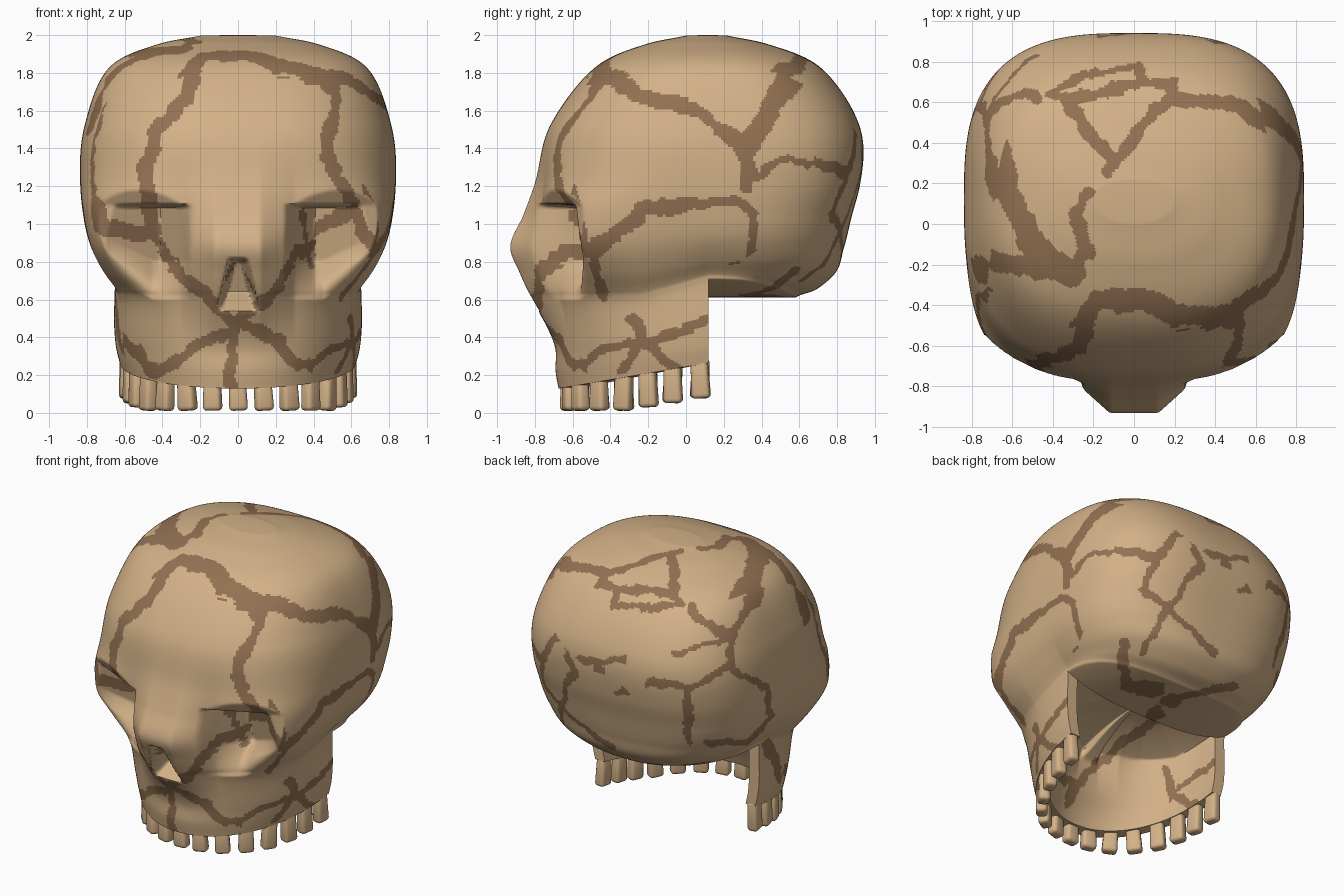
import bpy, bmesh, math, random
from mathutils import Vector, Matrix, noise

if "Cube" in bpy.data.objects:
    bpy.data.objects.remove(bpy.data.objects["Cube"])

random.seed(4)
COLS, STEP, YM, ZB = 400, 0.0125, 0.12, 0.61   # columns, row spacing, side axis, skull base height


def material(name, rgb):
    m = bpy.data.materials.new(name)
    m.diffuse_color = (*rgb, 1)
    m.use_nodes = True
    m.node_tree.nodes["Principled BSDF"].inputs["Base Color"].default_value = m.diffuse_color
    return m


bone = material("bone tan", (0.65, 0.44, 0.245))
crack = material("crack brown", (0.29, 0.165, 0.085))

# Cross-sections: height, half width, front y, back y, front / back squareness, nose ridge
KEYS = [(1.997, .20, .0, .22, 2.1, 2.1, 0), (1.95, .43, -.22, .44, 2.3, 2.3, 0),
        (1.83, .68, -.48, .71, 2.5, 2.7, 0), (1.53, .81, -.715, .915, 2.6, 2.9, 0),
        (1.2, .835, -.765, .92, 3.1, 2.9, .04), (1.05, .82, -.77, .88, 3.8, 2.8, .09),
        (.87, .78, -.77, .835, 4.0, 2.7, .16), (.74, .72, -.75, .79, 3.3, 2.6, .13),
        (.66, .67, -.735, .70, 2.8, 2.5, .11), (ZB, .655, -.72, .58, 2.5, 2.5, .10),
        (.33, .655, -.69, .5, 2.15, 2.5, .0), (.22, .645, -.69, .5, 2.05, 2.5, 0),
        (.13, .625, -.675, .5, 2.05, 2.5, 0)]


def ramp(v, a, b):
    return min(1, max(0, (v - a) / (b - a)))


def rim(y):
    return .13 + .17 * (y + .67)


def spline(keys):
    """Smooth in-between sections through the key sections (Hermite, uneven spacing)."""
    P = [Vector(k) for k in keys]
    L = [max(abs(x) for x in (b - a)[:4]) for a, b in zip(P, P[1:])]
    D = [(b - a) / l for a, b, l in zip(P, P[1:], L)]
    M = [D[0]] + [(D[i - 1] * L[i] + D[i] * L[i - 1]) / (L[i - 1] + L[i]) for i in range(1, len(D))] + [D[-1]]
    out = []
    for i, l in enumerate(L):
        n = math.ceil(l / STEP)
        for s in range(n):
            t = s / n
            h = t * t * (3 - 2 * t)
            out.append(P[i] * (1 - h) + P[i + 1] * h
                       + M[i] * (l * t * (1 - t) ** 2) - M[i + 1] * (l * t * t * (1 - t)))
    return out + [P[-1]]


def carve(x, y, z):
    """Push the eye sockets and the nose opening into the face."""
    a = abs(x)
    low = .6 + .5 * max(0, a - .45)
    eye = ramp(a, .25, .41) * ramp(z, low, low + .2) * ramp(1.105 - z, 0, .015) * ramp(.78 - a, 0, .1)
    y += eye * max(0, -.6 + .23 * (1.1 - z) + .12 * ramp(.7 - a, 0, .3) - y)
    half = .05 + .25 * (.81 - z)
    return y + .22 * ramp(half - a, 0, .035) * ramp(.82 - z, 0, .02) * ramp(z, .54, .64)


def section(sec, jaw=False):
    z, w, yf, yb, nf, nb, ridge = sec
    row = []
    for c in range(COLS // 2 + 1 if jaw else COLS + 1):
        a = -math.pi / 2 + 2 * math.pi * c / COLS          # 0 is the front
        s, k = math.sin(a), math.cos(a)
        n = nf if k > 0 else nb
        r = (abs(s) ** n + abs(k) ** n) ** (-1 / n)
        x = w * r * s
        y = YM + r * k * (yf - YM if k > 0 else YM - yb)
        if k > 0:                                          # slanted cheeks, ridge, openings
            y = max(y, -.907 + .49 * abs(x) - .2 * ramp(z, 1.1, 1.45))
            y -= ridge * ramp(.3 - abs(x), 0, .18)
            y = carve(x, y, z)
        lift = .1 * (r * s) ** 2 * ramp(.4 - k, 0, .4)     # skull base rises to the sides
        zz = z + lift * ramp(1 - z, 0, .39)
        if jaw:
            zz = ZB + lift - (ZB + lift - rim(y)) * (ZB - z) / (ZB - .13)
        row.append(Vector((x, y, zz)))
    return row


def shrink(row, k, zc=None, power=2):
    """Scale a row towards the middle axis, optionally doming it to height zc."""
    return [Vector((p.x * k, YM + (p.y - YM) * k, p.z if zc is None else zc + (p.z - zc) * k ** power)) for p in row]


def sheet(bm, rows):
    grid = [[bm.verts.new(p) for p in r] for r in rows]
    for r0, r1 in zip(grid, grid[1:]):
        for i in range(len(r0) - 1):
            bm.faces.new((r0[i], r0[i + 1], r1[i + 1], r1[i]))


# Skull: dome, face and base, then the hollow U-shaped upper jaw
bm = bmesh.new()
secs = spline(KEYS)
split = next(i for i, s in enumerate(secs) if abs(s[0] - ZB) < 1e-5)
outer = [section(s) for s in secs[:split + 1]]
sheet(bm, [shrink(outer[0], i / 16, 2.0) for i in range(17)])
sheet(bm, outer)
base = [shrink(outer[-1][COLS // 2:], 1 - i / 48, ZB, 3) for i in range(49)]
wall = [section(s, True) for s in secs[split:]]
inner = []
for i, row in enumerate(wall):                             # inside slopes back like a palate
    t = 1 - i / (len(wall) - 1)
    ks = [.88 - .3 * t * math.sin(math.pi * c / (COLS // 2)) for c in range(len(row))]
    inner.append([Vector((p.x * k, YM + (p.y - YM) * k, p.z)) for p, k in zip(row, ks)])
ceiling = [shrink(inner[0], 1 - i / 48, .74) for i in range(49)]
lip = [shrink(wall[-1], 1 - .12 * i / 6) for i in range(6)] + [inner[-1]]
for part in (base, wall, lip, inner[::-1], ceiling):
    sheet(bm, part)
for end in (0, -1):
    sheet(bm, [[o[end].lerp(i[end], t / 6) for t in range(7)] for o, i in zip(wall, inner)])
    sheet(bm, [[b[-1 - end].lerp(c[end], t / 4) for t in range(5)] for b, c in zip(base, ceiling)])
bmesh.ops.remove_doubles(bm, verts=bm.verts, dist=1e-4)
bmesh.ops.recalc_face_normals(bm, faces=bm.faces)

# Crack lines drawn in a few projections: (half width, points)
FRONT = [(.045, [(-.1, 1.86), (-.22, 1.83), (-.28, 1.66), (-.44, 1.5), (-.48, 1.3), (-.47, 1.1), (-.45, .95)]),
         (.03, [(-.45, .95), (-.3, .72), (-.15, .6), (-.02, .47), (-.05, .15)]),
         (.03, [(-.28, 1.9), (-.6, 1.83), (-.72, 1.72), (-.78, 1.4), (-.8, 1.1)]),
         (.05, [(-.45, .95), (-.7, .98), (-.78, 1.1)]),
         (.035, [(.2, 1.83), (.45, 1.77), (.52, 1.68), (.47, 1.38), (.55, 1.22), (.62, 1.05), (.72, .85)]),
         (.03, [(.5, 1.78), (.68, 1.76), (.78, 1.6)]),
         (.035, [(.6, 1.06), (.4, .98), (.3, .78), (.15, .6), (0, .5)]),
         (.03, [(0, .48), (.2, .38), (.33, .25), (.52, .27), (.62, .42)]),
         (.03, [(-.06, .42), (-.25, .35), (-.42, .2), (-.62, .4)])]
RIGHT = [(.04, [(-.58, 1.55), (-.45, 1.8), (-.24, 1.68), (0, 1.62), (.2, 1.5), (.32, 1.38), (.32, 1.22)]),
         (.06, [(.32, 1.4), (.45, 1.6), (.6, 1.85)]),
         (.02, [(.32, 1.23), (.55, 1.34), (.68, 1.27), (.83, 1.22)]),
         (.04, [(-.8, .72), (-.65, .85), (-.5, .85), (-.35, .97), (-.2, 1.08), (0, 1.1)]),
         (.03, [(0, 1.1), (.28, 1.12), (.35, 1.05), (.35, .82)]),
         (.025, [(-.65, 1.4), (-.6, 1.12), (-.5, .85), (-.44, .62)]),
         (.025, [(-.65, .2), (-.45, .33), (-.22, .38), (.12, .49)]),
         (.03, [(-.28, .5), (-.2, .36), (0, .2)]), (.025, [(-.22, .38), (-.35, .22)]),
         (.03, [(.3, .65), (.52, .72), (.8, .78), (.87, 1.1), (.84, 1.4)])]
TOP = [(.06, [(-.7, .5), (-.62, .15), (-.5, -.1), (-.32, -.25)]), (.05, [(-.77, -.17), (-.3, -.25)]),
       (.03, [(-.3, -.25), (-.23, -.1), (-.3, .05), (-.23, .16)]),
       (.03, [(.18, .9), (.18, .63), (-.05, .38), (-.14, .25)]),
       (.03, [(-.12, .35), (-.25, .47), (-.32, .62), (.15, .71)]), (.025, [(-.62, .67), (-.32, .63)]),
       (.035, [(.18, .63), (.52, .58), (.75, .42), (.82, .2)]),
       (.05, [(-.45, -.65), (-.27, -.55), (-.2, -.37), (.05, -.37), (.2, -.46), (.5, -.42), (.77, -.25)]),
       (.05, [(.5, -.42), (.53, -.6)])]
BACK_LEFT = [(.025, [(-.79, .64), (-.47, .63), (-.04, .74)]),
             (.025, [(-.47, .63), (-.5, .46), (-.2, .46), (0, .52), (0, .74)]),
             (.03, [(0, .52), (0, .4), (.23, .25), (.39, .46)]), (.05, [(.39, .46), (.5, .77), (.14, .78)]),
             (.03, [(.5, .77), (.7, .58), (.75, .34)]),
             (.025, [(.23, .25), (.23, .06), (-.04, -.06), (-.03, -.43)]), (.02, [(-.13, .15), (.23, .25)]),
             (.025, [(.23, .06), (.48, -.09), (.5, -.28), (.35, -.43), (.1, -.43)]),
             (.025, [(-.9, .12), (-.66, .1), (-.43, .12)]), (.025, [(-.63, .1), (-.47, -.18)]),
             (.025, [(-.3, -.02), (-.04, -.06)]), (.03, [(.5, -.45), (.6, -.7)])]
BACK_RIGHT = [(.04, [(-.2, 1), (-.28, .78), (-.39, .7)]), (.03, [(-.39, .7), (-.08, .75), (.17, .7), (.35, .95)]),
              (.025, [(.17, .7), (.07, .49), (.23, .37), (.44, .67), (.35, .95)]),
              (.025, [(.07, .1), (.23, .37), (.53, .09)]), (.03, [(-.85, .1), (-.6, .34), (-.39, .46), (-.37, .15)]),
              (.04, [(-.05, .15), (-.05, -.1), (.17, -.12)]), (.025, [(.2, -.2), (.66, -.1)]),
              (.03, [(.17, -.25), (-.05, -.4), (-.39, -.7), (-.48, -.86)]), (.025, [(.2, -.58), (.26, -.9)]),
              (.025, [(.69, .52), (.9, .55)])]


def oblique(side, az, el):
    s, c, e = math.sin(math.radians(az)), math.cos(math.radians(az)), math.radians(el)
    return (side * s * math.cos(e), c * math.cos(e), math.sin(e)), (-c, side * s, 0)


VIEWS = [(Vector(d), Vector(r), Vector(d).cross(Vector(r)), z0, lines) for (d, r), z0, lines in (
    (((0, -1, 0), (1, 0, 0)), 0, FRONT), (((1, 0, 0), (0, 1, 0)), 0, RIGHT), (((0, 0, 1), (1, 0, 0)), 0, TOP),
    (oblique(-1, 38, 23), 1, BACK_LEFT), (oblique(1, 41, -26), .97, BACK_RIGHT))]


def near(u, v, lines):
    for w, pts in lines:
        for (ax, ay), (bx, by) in zip(pts, pts[1:]):
            dx, dy = bx - ax, by - ay
            t = min(1, max(0, ((u - ax) * dx + (v - ay) * dy) / (dx * dx + dy * dy)))
            if (u - ax - t * dx) ** 2 + (v - ay - t * dy) ** 2 < w * w:
                return True
    return False


# Cracks: colour faces close to a jittered crack line of the view they face most
for face in bm.faces:
    p, n = face.calc_center_median(), face.normal
    d, r, up, z0, lines = max(VIEWS, key=lambda view: view[0].dot(n))
    if p.z < 1.15 and lines is TOP:                        # socket floors stay plain
        continue
    p = p + noise.noise_vector(p * 7) * .025 + noise.noise_vector(p * 20) * .018
    p.z -= z0
    face.material_index = int(near(p.dot(r), p.dot(up), lines))


def finish(name, bm, angle):
    me = bpy.data.meshes.new(name)
    bm.to_mesh(me)
    bm.free()
    ob = bpy.data.objects.new(name, me)
    bpy.context.collection.objects.link(ob)
    me.materials.append(bone)
    me.materials.append(crack)
    bpy.ops.object.select_all(action='DESELECT')
    ob.select_set(True)
    bpy.context.view_layer.objects.active = ob
    bpy.ops.object.shade_smooth_by_angle(angle=math.radians(angle))


finish("skull", bm, 65)

# Teeth: rounded pegs along the jaw arch, mirrored
ARCH = [(0, -.63), (.135, -.615), (.27, -.56), (.385, -.46), (.475, -.33), (.535, -.2), (.57, -.07), (.59, .075)]
bm = bmesh.new()
for i, (x, y) in enumerate(ARCH):
    a, b = ARCH[max(i - 1, 0)], ARCH[min(i + 1, len(ARCH) - 1)]
    turn = math.atan2(b[1] - a[1], b[0] - a[0]) if i else 0
    top = rim(y)
    h = min(.18, top - .012)
    for side in ((1, -1) if i else (1,)):
        tooth = bmesh.new()
        bmesh.ops.create_cube(tooth, size=1)
        for v in tooth.verts:
            k = .9 if v.co.z > 0 else 1
            v.co = Vector((v.co.x * .1 * k, v.co.y * .075 * k, v.co.z * (h + .03)))
        bmesh.ops.bevel(tooth, geom=tooth.edges[:], offset=.022, segments=3, profile=.5, affect='EDGES')
        spin = Matrix.Rotation(side * turn, 4, 'Z') @ Matrix.Rotation(random.uniform(-.08, .08), 4, 'Y')
        tooth.transform(Matrix.Translation((side * x, y, top + .015 - h / 2)) @ spin)
        part = bpy.data.meshes.new("tooth_part")
        tooth.to_mesh(part)
        tooth.free()
        bm.from_mesh(part)
        bpy.data.meshes.remove(part)
finish("teeth", bm, 50)
